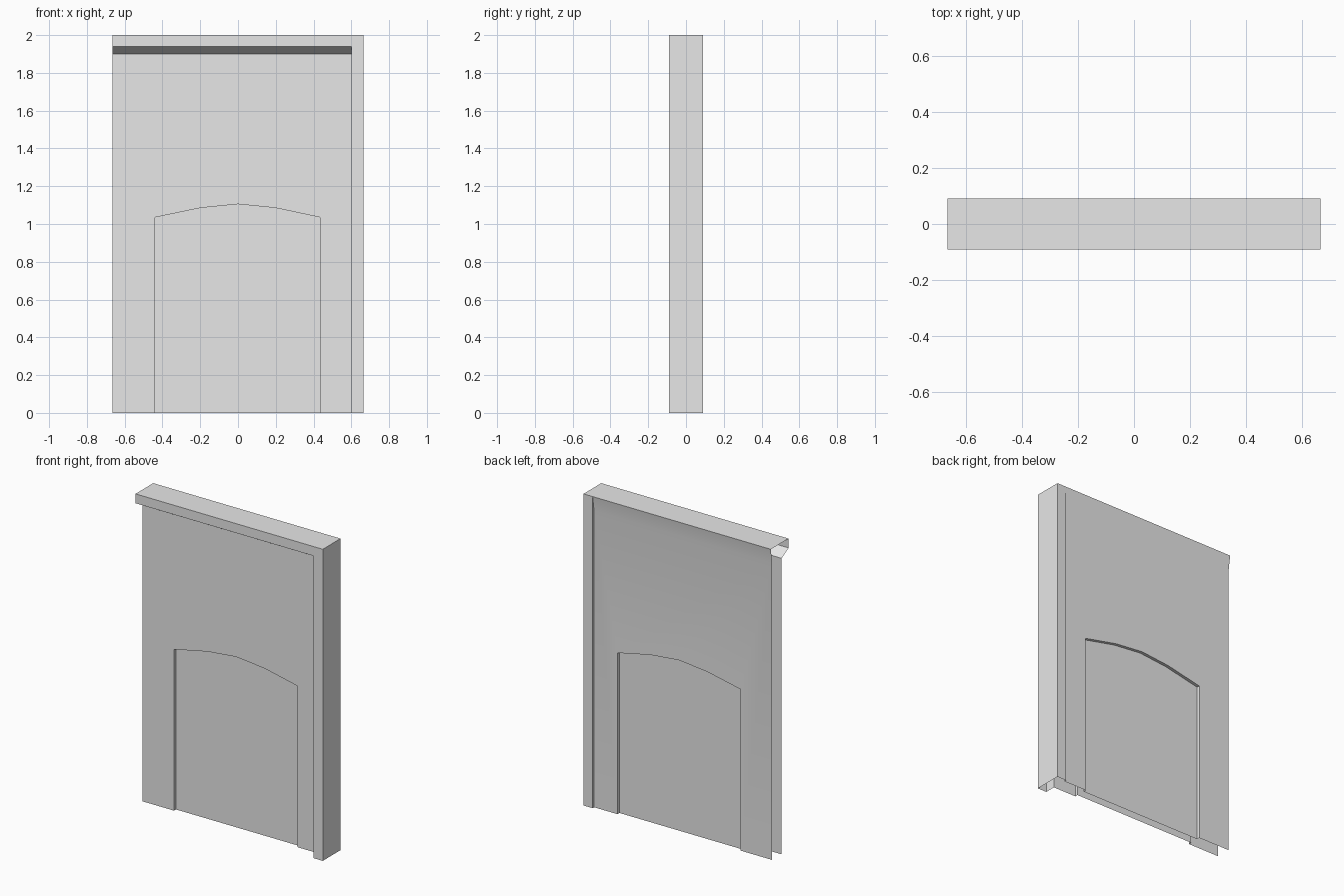
import bpy
import bmesh
from mathutils import Vector

default = bpy.data.objects.get("Cube")
if default:
    bpy.data.objects.remove(default)

# One plain grey for the whole wall
grey = bpy.data.materials.new("plain grey")
grey.use_nodes = True
grey.diffuse_color = (0.8, 0.8, 0.8, 1)
grey.node_tree.nodes["Principled BSDF"].inputs["Base Color"].default_value = grey.diffuse_color

# Main dimensions
END, DEPTH, TOP = 0.665, 0.09, 2.0
POST = 0.6                      # inner edge of the corner post
FRONT, BACK = -0.02, 0.075      # wall sheets
RECESS = 0.02                   # depth of the arched panel
LIP, SLOPE_END = 1.94, 1.9
ARCH = [(-0.44, 1.035), (-0.2, 1.085), (0, 1.105), (0.2, 1.085), (0.435, 1.035)]
DOOR = [(ARCH[0][0], 0)] + ARCH + [(ARCH[-1][0], 0)]


def shell(name, polygons):
    """Open shell from (outward direction, points) pairs."""
    bm = bmesh.new()
    for outward, points in polygons:
        face = bm.faces.new([bm.verts.new(p) for p in points])
        face.normal_update()
        if face.normal.dot(Vector(outward)) < 0:
            face.normal_flip()
    bmesh.ops.remove_doubles(bm, verts=bm.verts, dist=0.0001)
    mesh = bpy.data.meshes.new(name)
    bm.to_mesh(mesh)
    bm.free()
    mesh.materials.append(grey)
    obj = bpy.data.objects.new(name, mesh)
    bpy.context.collection.objects.link(obj)
    bpy.ops.object.select_all(action='DESELECT')
    obj.select_set(True)
    bpy.context.view_layer.objects.active = obj
    bpy.ops.object.shade_smooth_by_angle()


def wall_sheet(name, y, side, rim_y, rim_z):
    """Wall with a recessed arched panel and a sloped strip up to the rim."""
    out = (0, side, 0)
    inner = y - side * RECESS
    outline = [(-END, 0)] + DOOR + [(POST, 0), (POST, SLOPE_END), (-END, SLOPE_END)]
    polys = [(out, [(x, y, z) for x, z in outline]),
             (out, [(x, inner, z) for x, z in DOOR])]
    # Jambs and arch soffit face the middle of the opening
    for (xa, za), (xb, zb) in zip(DOOR, DOOR[1:]):
        toward = (-(xa + xb), 0, 0.5 - (za + zb) / 2)
        polys.append((toward, [(xa, y, za), (xb, y, zb), (xb, inner, zb), (xa, inner, za)]))
    # Sloped strip below the rim
    polys.append((out, [(-END, y, SLOPE_END), (POST, y, SLOPE_END),
                        (POST, rim_y, rim_z), (-END, rim_y, rim_z)]))
    shell(name, polys)


wall_sheet("front_wall", FRONT, -1, -DEPTH, LIP)
wall_sheet("back_wall", BACK, 1, DEPTH, TOP)


def post_side(y, rim_y, rim_z):
    """Inner side of the post, stepping in to a wall sheet."""
    return ((-1, 0, 0), [(POST, rim_y, 0), (POST, rim_y, rim_z),
                         (POST, y, SLOPE_END), (POST, y, 0)])


# Top cap and corner post, open below and at the right end
shell("cap_and_corner_post", [
    ((0, 0, 1), [(x, y, TOP) for x, y in
                 ((-END, -DEPTH), (END, -DEPTH), (END, DEPTH), (POST, DEPTH), (-END, DEPTH))]),
    ((1, 0, 0), [(END, y, z) for y, z in
                 ((-DEPTH, 0), (DEPTH, 0), (DEPTH, TOP), (-DEPTH, TOP))]),
    ((0, -1, 0), [(x, -DEPTH, z) for x, z in
                  ((-END, TOP), (END, TOP), (END, 0), (POST, 0), (POST, LIP), (-END, LIP))]),
    ((0, 1, 0), [(x, DEPTH, z) for x, z in
                 ((POST, 0), (END, 0), (END, TOP), (POST, TOP))]),
    post_side(FRONT, -DEPTH, LIP),
    post_side(BACK, DEPTH, TOP),
])
